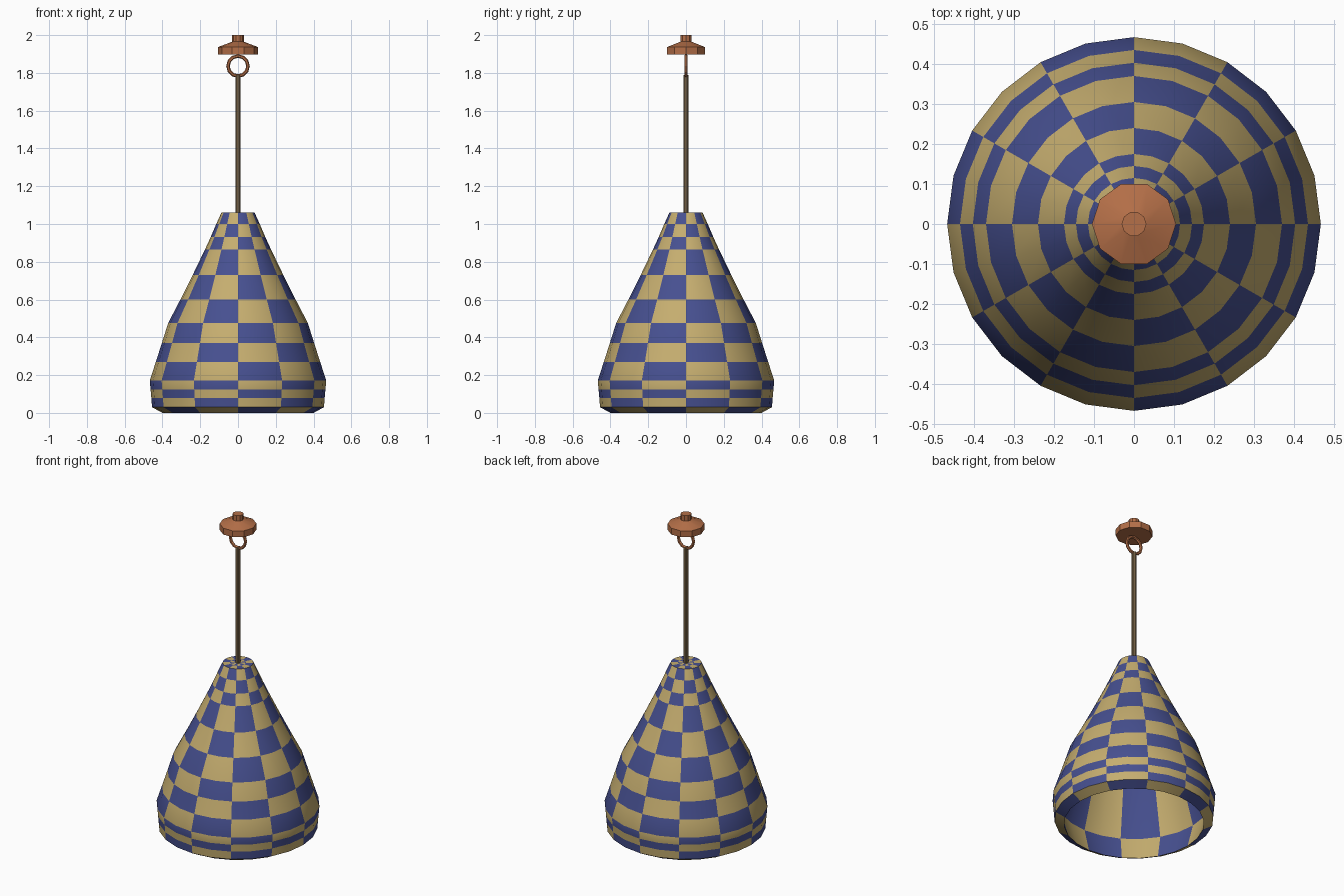
import bpy, bmesh, math
from mathutils import Matrix

cube = bpy.data.objects.get("Cube")
if cube:
    bpy.data.objects.remove(cube)


def material(name, rgb):
    m = bpy.data.materials.new(name)
    m.use_nodes = True
    m.diffuse_color = (*rgb, 1)
    m.node_tree.nodes["Principled BSDF"].inputs["Base Color"].default_value = (*rgb, 1)
    return m


TAN = material("tan", (0.56, 0.42, 0.16))
BLUE = material("blue", (0.062, 0.08, 0.28))
COPPER = material("copper", (0.46, 0.16, 0.065))
BRONZE = material("bronze", (0.27, 0.18, 0.09))


def lathe(name, profile, sides, mats, rule=None):
    """Spin (radius, height) points round z; rule(sector, band) picks the material."""
    bm = bmesh.new()
    rings = []
    for r, z in profile:
        if r == 0:
            rings.append([bm.verts.new((0, 0, z))] * sides)
        else:
            rings.append([bm.verts.new((r * math.cos(math.tau * k / sides),
                                        r * math.sin(math.tau * k / sides), z))
                          for k in range(sides)])
    for band, (a, b) in enumerate(zip(rings, rings[1:])):
        for k in range(sides):
            n = (k + 1) % sides
            corners = list(dict.fromkeys((a[k], b[k], b[n], a[n])))
            face = bm.faces.new(corners)
            if rule:
                face.material_index = rule(k, band)
    bm.normal_update()
    return finish(name, bm, mats)


def finish(name, bm, mats):
    mesh = bpy.data.meshes.new(name)
    bm.to_mesh(mesh)
    bm.free()
    for m in mats:
        mesh.materials.append(m)
    ob = bpy.data.objects.new(name, mesh)
    bpy.context.collection.objects.link(ob)
    bpy.context.view_layer.objects.active = ob
    bpy.ops.object.select_all(action='DESELECT')
    ob.select_set(True)
    bpy.ops.object.shade_smooth_by_angle(angle=math.radians(30))
    return ob


# Shade: closed top, flared chequered outside, rolled rim, coarser chequers inside
SIDES = 24
top = [(0, 1.06), (0.045, 1.06)]
outer = [(0.088, 1.06), (0.115, 1.0), (0.145, 0.93), (0.175, 0.865), (0.24, 0.73),
         (0.305, 0.6), (0.37, 0.475), (0.403, 0.37), (0.435, 0.27), (0.467, 0.172),
         (0.463, 0.125), (0.459, 0.08), (0.455, 0.03), (0.4, 0)]
inner = [(0.44, 0.15), (0.35, 0.45), (0.2, 0.75), (0.07, 1.03), (0, 1.03)]


def chequer(segment, band):
    return (segment // 2 + band) % 2


lathe("shade", top + outer + inner, SIDES, [TAN, BLUE], chequer)

# Hanging rod
lathe("rod", [(0, 1.79), (0.013, 1.79), (0.013, 1.03), (0, 1.03)], 10, [BRONZE])

# Ceiling mount with short stem
lathe("ceiling_mount",
      [(0, 2.0), (0.031, 2.0), (0.031, 1.965), (0.105, 1.937), (0.105, 1.897), (0, 1.897)],
      10, [COPPER])

# Link ring joining rod and mount
bpy.ops.mesh.primitive_torus_add(major_radius=0.053, minor_radius=0.0095,
                                 major_segments=12, minor_segments=6,
                                 location=(0, 0, 1.836),
                                 rotation=(math.pi / 2, 0, 0))
ring = bpy.context.object
ring.name = "link_ring"
ring.data.materials.append(COPPER)
